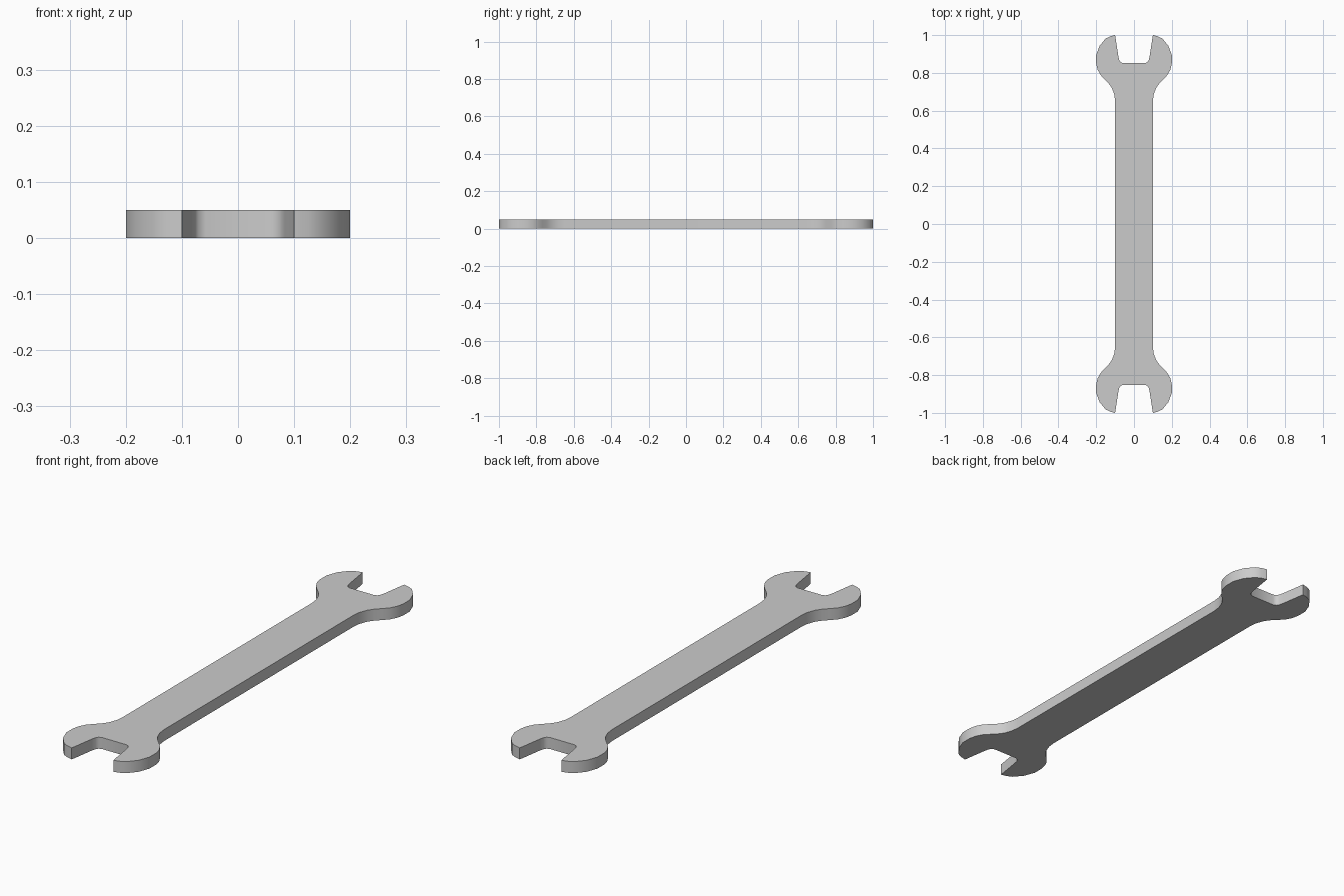
import bpy, bmesh, math

if "Cube" in bpy.data.objects:
    bpy.data.objects.remove(bpy.data.objects["Cube"])

THICKNESS = 0.05

# Quarter outline: shank edge, flared head, jaw tip, rounded jaw throat
quarter = [
    (0.10, 0.65), (0.104, 0.685), (0.117, 0.72), (0.135, 0.745),
    (0.157, 0.767), (0.178, 0.79), (0.193, 0.818), (0.20, 0.85),
    (0.20, 0.895), (0.182, 0.943), (0.15, 0.982), (0.125, 0.994), (0.10, 1.0),
    (0.083, 0.89), (0.078, 0.868), (0.071, 0.857), (0.058, 0.852),
]

# Mirror across x for one head, then turn it half round for the other
head = quarter + [(-x, y) for x, y in reversed(quarter)]
outline = head + [(-x, -y) for x, y in head]

# Extrude the closed outline into a flat plate
bm = bmesh.new()
base = bm.faces.new([bm.verts.new((x, y, 0)) for x, y in outline])
extruded = bmesh.ops.extrude_face_region(bm, geom=[base], use_keep_orig=True)
top = [v for v in extruded["geom"] if isinstance(v, bmesh.types.BMVert)]
bmesh.ops.translate(bm, verts=top, vec=(0, 0, THICKNESS))
bmesh.ops.recalc_face_normals(bm, faces=bm.faces)

mesh = bpy.data.meshes.new("open_end_wrench")
bm.to_mesh(mesh)
bm.free()
wrench = bpy.data.objects.new("open_end_wrench", mesh)
bpy.context.collection.objects.link(wrench)

# Smooth rounded sides, crisp rims and jaw tips
bpy.context.view_layer.objects.active = wrench
wrench.select_set(True)
bpy.ops.object.shade_smooth_by_angle(angle=math.radians(40))
